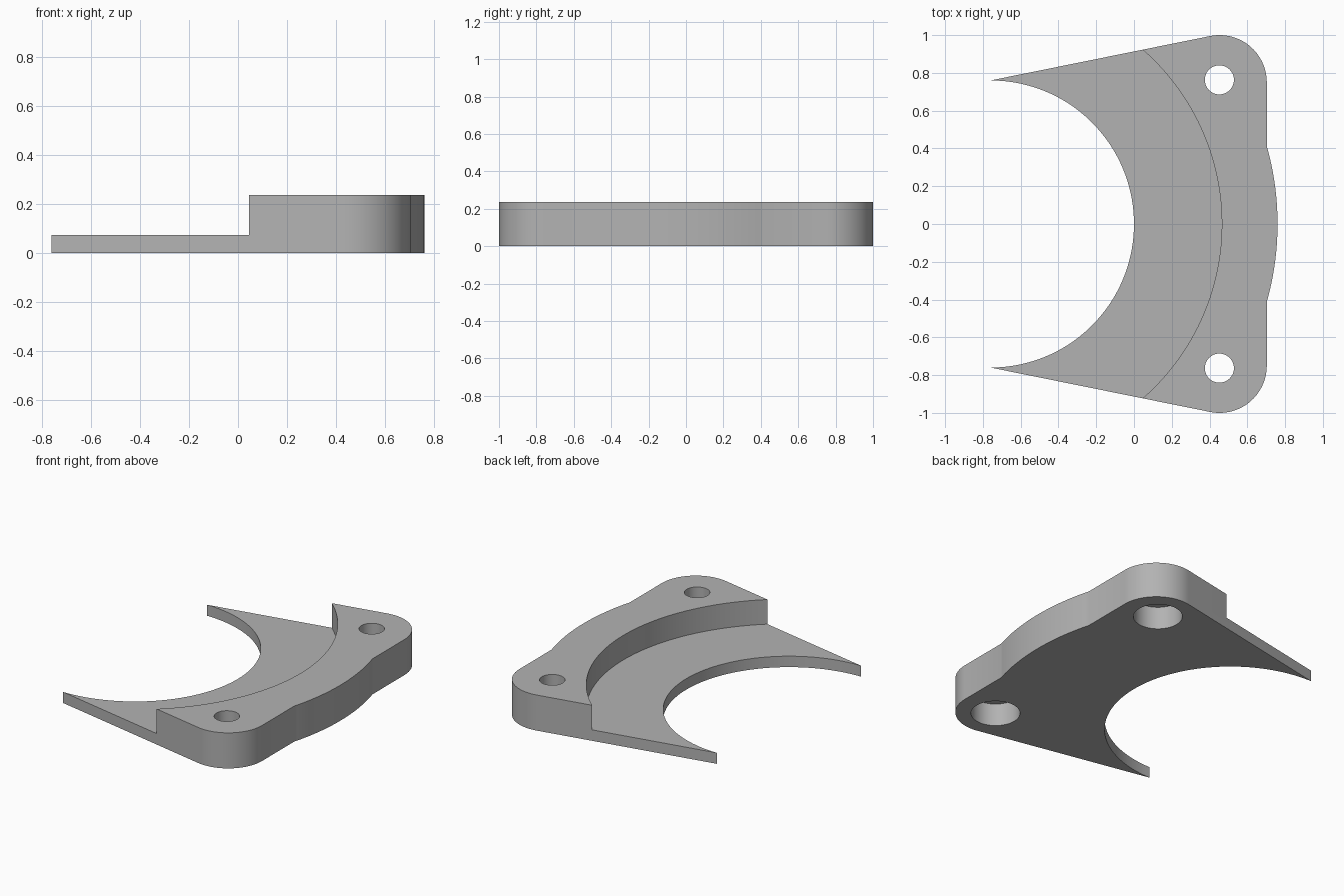
import bpy, bmesh
from math import sin, cos, pi, atan2, asin, acos, hypot

cube = bpy.data.objects.get("Cube")
if cube:
    bpy.data.objects.remove(cube, do_unlink=True)

HEIGHT, LEDGE = 0.237, 0.073      # full thickness, thin web thickness
AXIS_X = -0.76                    # shared centre of the large arcs
BORE_R, STEP_R, OUTER_R = 0.76, 1.225, 1.52
EDGE_X, CORNER_R = 0.703, 0.25    # flat back edge and ear rounding
HOLE = (0.452, 0.763)

metal = bpy.data.materials.new("plain grey")
metal.use_nodes = True
grey = (0.45, 0.45, 0.45, 1)
metal.diffuse_color = grey
metal.node_tree.nodes["Principled BSDF"].inputs["Base Color"].default_value = grey


def arc(cx, cy, r, a0, a1, n):
    return [(cx + r * cos(a0 + (a1 - a0) * i / n),
             cy + r * sin(a0 + (a1 - a0) * i / n)) for i in range(n + 1)]


def prism(name, points, z0, z1):
    """Extrude a closed outline between two heights."""
    bm = bmesh.new()
    face = bm.faces.new([bm.verts.new((x, y, z0)) for x, y in points])
    top = bmesh.ops.extrude_face_region(bm, geom=[face])["geom"]
    for v in top:
        if isinstance(v, bmesh.types.BMVert):
            v.co.z = z1
    bmesh.ops.recalc_face_normals(bm, faces=bm.faces[:])
    mesh = bpy.data.meshes.new(name)
    bm.to_mesh(mesh)
    bm.free()
    obj = bpy.data.objects.new(name, mesh)
    bpy.context.collection.objects.link(obj)
    mesh.materials.append(metal)
    return obj


def disc(name, x, y, r, z0, z1, n):
    return prism(name, arc(x, y, r, 0, 2 * pi, n)[:-1], z0, z1)


# Half outline: outer bulge, rounded ear, straight flank to the tip
ear_x, ear_y = EDGE_X - CORNER_R, 1 - CORNER_R
dx, dy = ear_x - AXIS_X, ear_y - BORE_R
flank = atan2(dy, dx) + asin(CORNER_R / hypot(dx, dy))
bulge = acos((EDGE_X - AXIS_X) / OUTER_R)
half = arc(AXIS_X, 0, OUTER_R, 0, bulge, 20)
half += arc(ear_x, ear_y, CORNER_R, 0, pi / 2 + flank, 32)
# Mirror the half outline, then close it along the large bore
lower = [(x, -y) for x, y in half[:0:-1]]
bore = arc(AXIS_X, 0, BORE_R, -pi / 2, pi / 2, 72)
body = prism("bracket_body", half + bore[::-1] + lower, 0, HEIGHT)

# Stepped recess, bolt holes and counterbores from below
cutters = [disc("recess_cutter", AXIS_X, 0, STEP_R, LEDGE, 0.5, 192)]
for side in (1, -1):
    x, y = HOLE[0], HOLE[1] * side
    cutters.append(disc("hole_cutter", x, y, 0.077, -0.1, 0.5, 48))
    cutters.append(disc("counterbore_cutter", x, y, 0.148, -0.1, 0.15, 64))

bpy.ops.object.select_all(action="DESELECT")
bpy.context.view_layer.objects.active = body
body.select_set(True)
for cutter in cutters:
    cutter.hide_render = True
    cut = body.modifiers.new("cut", "BOOLEAN")
    cut.operation, cut.solver, cut.object = "DIFFERENCE", "EXACT", cutter
    bpy.ops.object.modifier_apply(modifier=cut.name)
    bpy.data.objects.remove(cutter, do_unlink=True)

bpy.ops.object.shade_smooth_by_angle(angle=pi / 9)
